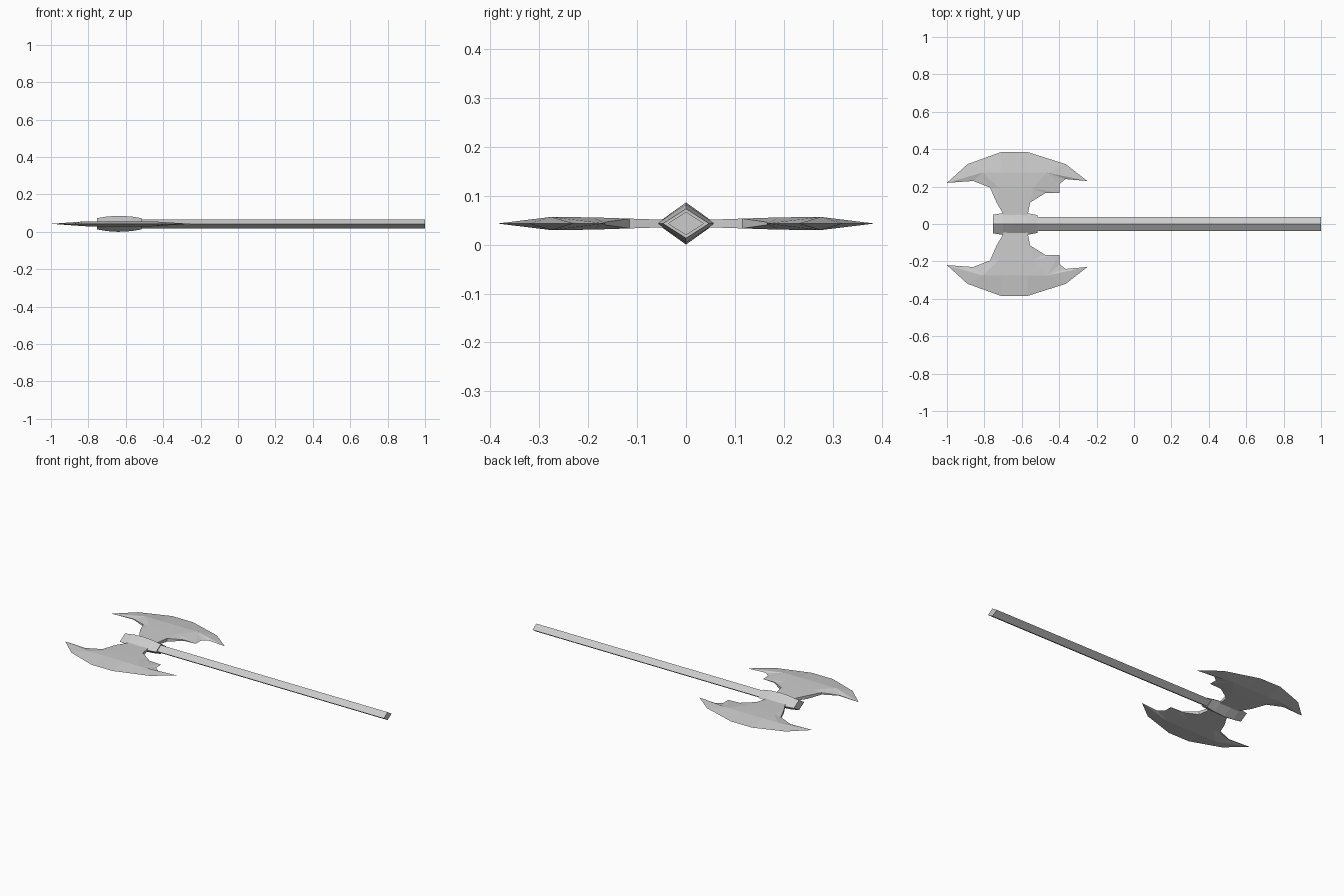
import bpy, bmesh

if "Cube" in bpy.data.objects:
    bpy.data.objects.remove(bpy.data.objects["Cube"])

ZC = 0.043  # height of the axe's centre plane


def finish(name, bm):
    bmesh.ops.remove_doubles(bm, verts=bm.verts, dist=1e-5)
    bmesh.ops.recalc_face_normals(bm, faces=bm.faces)
    me = bpy.data.meshes.new(name)
    bm.to_mesh(me)
    bm.free()
    ob = bpy.data.objects.new(name, me)
    bpy.context.collection.objects.link(ob)
    return ob


def diamond_bar(name, sections):
    """Loft diamond cross-sections (x, half width, half height) along x."""
    bm = bmesh.new()
    rings = [[bm.verts.new(p) for p in ((x, w, ZC), (x, 0, ZC + h), (x, -w, ZC), (x, 0, ZC - h))]
             for x, w, h in sections]
    for a, b in zip(rings, rings[1:]):
        for i in range(4):
            j = (i + 1) % 4
            bm.faces.new((a[i], a[j], b[j], b[i]))
    bm.faces.new(rings[0])
    bm.faces.new(rings[-1])
    return finish(name, bm)


# Shaft and the swollen socket that holds the blades
diamond_bar("handle", [(-0.72, 0.037, 0.024), (1.0, 0.037, 0.024)])
diamond_bar("socket", [(-0.755, 0.050, 0.030), (-0.70, 0.058, 0.039), (-0.64, 0.060, 0.043),
                       (-0.57, 0.058, 0.039), (-0.515, 0.047, 0.030)])

# Blade: points are (x, y, half thickness); zero thickness makes a sharp edge
POINTS = [
    (-1.0, 0.22, 0), (-0.89, 0.32, 0), (-0.71, 0.385, 0), (-0.57, 0.385, 0),                # 0-3 cutting edge
    (-0.365, 0.32, 0), (-0.25, 0.23, 0),                                                    # 4-5
    (-0.365, 0.215, 0), (-0.398, 0.24, 0), (-0.398, 0.165, 0), (-0.475, 0.165, 0.003),      # 6-9 barb
    (-0.555, 0.115, 0.010), (-0.567, 0.055, 0.008), (-0.575, 0.02, 0.008),                  # 10-12 neck
    (-0.695, 0.02, 0.008), (-0.70, 0.055, 0.008), (-0.735, 0.115, 0.010),                   # 13-15
    (-0.77, 0.195, 0.006), (-0.86, 0.23, 0.002),                                            # 16-17 rear horn
    (-0.81, 0.275, 0.0135), (-0.71, 0.275, 0.0135), (-0.57, 0.275, 0.0135),                 # 18-20 ridge
    (-0.465, 0.275, 0.0135), (-0.54, 0.19, 0.0125), (-0.72, 0.19, 0.0125),                  # 21-23
]
FACES = [
    (0, 1, 18), (1, 2, 19, 18), (2, 3, 20, 19), (3, 4, 21, 20), (4, 5, 21),
    (5, 6, 21), (6, 7, 21), (7, 8, 21), (8, 9, 22), (8, 22, 21), (9, 10, 22),
    (10, 11, 14, 15), (11, 12, 13, 14), (10, 15, 23, 22), (15, 16, 23),
    (16, 18, 23), (16, 17, 18), (17, 0, 18), (18, 19, 23), (19, 20, 22, 23), (20, 21, 22),
]
RIM = 18  # the first 18 points run round the outline

# the forward horn underside is slightly higher than the barb tip
POINTS[6] = (-0.365, 0.24, 0)
POINTS[7] = (-0.398, 0.215, 0)

for side, name in ((1, "blade_back"), (-1, "blade_front")):
    bm = bmesh.new()
    top = [bm.verts.new((x, y * side, ZC + h)) for x, y, h in POINTS]
    low = [bm.verts.new((x, y * side, ZC - h)) if h else top[i]
           for i, (x, y, h) in enumerate(POINTS)]
    for f in FACES:
        bm.faces.new([top[i] for i in f])
        bm.faces.new([low[i] for i in reversed(f)])
    # side walls wherever the rim has thickness
    for i in range(RIM):
        j = (i + 1) % RIM
        wall = list(dict.fromkeys((top[i], top[j], low[j], low[i])))
        if len(wall) > 2:
            bm.faces.new(wall)
    finish(name, bm)
